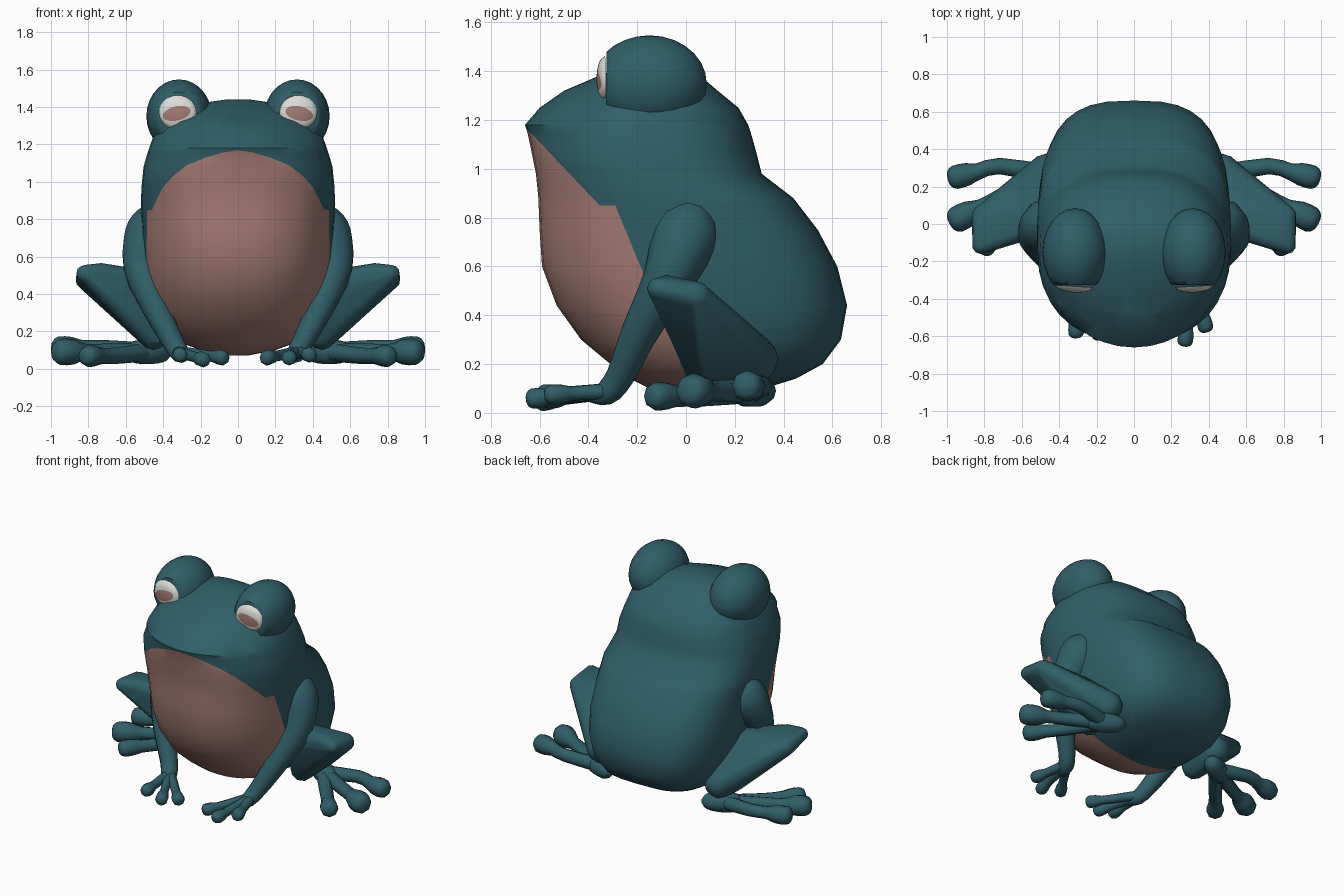
import bpy, bmesh, math
from mathutils import Vector, Matrix

if "Cube" in bpy.data.objects:
    bpy.data.objects.remove(bpy.data.objects["Cube"])


def material(name, rgb):
    m = bpy.data.materials.new(name)
    m.diffuse_color = (*rgb, 1)
    m.use_nodes = True
    m.node_tree.nodes["Principled BSDF"].inputs["Base Color"].default_value = m.diffuse_color
    return m


TEAL = material("teal skin", (0.030, 0.112, 0.140))
PINK = material("dusty pink", (0.39, 0.205, 0.18))
WHITE = material("eye white", (0.72, 0.72, 0.70))


def finish(name, bm, mats, angle=50):
    bmesh.ops.recalc_face_normals(bm, faces=bm.faces)
    me = bpy.data.meshes.new(name)
    bm.to_mesh(me)
    bm.free()
    for m in mats:
        me.materials.append(m)
    me.polygons.foreach_set("use_smooth", [True] * len(me.polygons))
    me.set_sharp_from_angle(angle=math.radians(angle))
    ob = bpy.data.objects.new(name, me)
    bpy.context.collection.objects.link(ob)
    return ob


def loft(bm, rings):
    """Skin closed rings of points and cap both ends."""
    vs = [[bm.verts.new(p) for p in r] for r in rings]
    n = len(vs[0])
    for a, b in zip(vs, vs[1:]):
        for i in range(n):
            bm.faces.new((a[i], a[(i + 1) % n], b[(i + 1) % n], b[i]))
    bm.faces.new(vs[0])
    bm.faces.new(vs[-1])


def spline(pts, steps):
    """Catmull-Rom through points of any dimension."""
    p = [pts[0]] + list(pts) + [pts[-1]]
    out = []
    for i in range(1, len(p) - 2):
        for k in range(steps):
            t = k / steps
            out.append([0.5 * (2 * b + (c - a) * t + (2 * a - 5 * b + 4 * c - d) * t * t
                               + (3 * b - a - 3 * c + d) * t ** 3)
                        for a, b, c, d in zip(*p[i - 1:i + 3])])
    return out + [list(pts[-1])]


def tube(bm, pts, ref, side, sides=10, steps=3):
    """Tapering round limb through (x, y, z, radius) points."""
    path = spline(pts, steps)
    rings = []
    for i, p in enumerate(path):
        a, b = path[max(i - 1, 0)], path[min(i + 1, len(path) - 1)]
        t = (Vector(b[:3]) - Vector(a[:3])).normalized()
        u = t.cross(ref).normalized()
        v = t.cross(u)
        ring = []
        for k in range(sides):
            w = 2 * math.pi * k / sides
            q = Vector(p[:3]) + max(p[3], 0.004) * (math.cos(w) * u + math.sin(w) * v)
            ring.append((q.x * side, q.y, q.z))
        rings.append(ring)
    loft(bm, rings)


def toe(base, mid, tip, r, ball):
    """Path for a toe that ends in a long round pad."""
    b, m, t = Vector(base), Vector(mid), Vector(tip)
    d = (t - m).normalized()
    return [(*b, r), (*m, r * 0.88), (*(t - d * ball * 1.7), r * 0.88), (*(t - d * ball * 0.8), ball * 0.95),
            (*(t + d * ball * 0.4), ball), (*(t + d * ball * 0.9), ball * 0.6), (*(t + d * ball), 0.004)]


# Body and head: rows of (z, front y, back y, half width)
rows = [(0.07, -0.06, 0.16, 0.05), (0.10, -0.15, 0.32, 0.20), (0.14, -0.23, 0.45, 0.31),
        (0.20, -0.31, 0.56, 0.40), (0.30, -0.43, 0.635, 0.455), (0.44, -0.53, 0.66, 0.49),
        (0.60, -0.59, 0.62, 0.51), (0.75, -0.60, 0.54, 0.515), (0.88, -0.605, 0.44, 0.52),
        (0.98, -0.615, 0.31, 0.515), (1.08, -0.635, 0.285, 0.505), (1.15, -0.65, 0.265, 0.485),
        (1.18, -0.66, 0.255, 0.475), (1.25, -0.60, 0.215, 0.45), (1.32, -0.50, 0.13, 0.40),
        (1.38, -0.36, 0.06, 0.32), (1.42, -0.25, 0.0, 0.20), (1.44, -0.16, -0.08, 0.06)]
bm = bmesh.new()
rings = []
for z, y0, y1, w in rows:
    ring = []
    front = 2.25 if z < 1.1 else 2.0 if z < 1.2 else 1.75
    back = 2.9 if z < 0.95 else 2.6
    for k in range(36):
        a = 2 * math.pi * k / 36
        c, s = math.cos(a), math.sin(a)
        e = 2 / (front if s < 0 else back)
        ring.append((w * math.copysign(abs(c) ** e, c),
                     (y0 + y1) / 2 + (y1 - y0) / 2 * math.copysign(abs(s) ** e, s), z))
    rings.append(ring)
loft(bm, rings)

# Belly colour: cut along the mouth line, jaw corner and flank
mouth = (Vector((0, -0.66, 1.172)), Vector((0, 1.05, 1)))
jaw = (Vector((0, 0, 0.85)), Vector((0, 0, 1)))
flank = (Vector((0, -0.29, 0.85)), Vector((0, 2.42, 1)))
for co, no in (mouth, jaw, flank):
    bmesh.ops.bisect_plane(bm, geom=bm.verts[:] + bm.edges[:] + bm.faces[:], plane_co=co, plane_no=no)
for f in bm.faces:
    c = f.calc_center_median()
    under = [(c - co).dot(no) < 0 for co, no in (mouth, jaw, flank)]
    f.material_index = int((under[0] or under[1]) and under[2])
finish("body", bm, [TEAL, PINK])

# Front toe tips differ slightly between the two hands
hands = {1: [(0.16, -0.56, 0.06), (0.275, -0.615, 0.06), (0.38, -0.54, 0.075)],
         -1: [(0.09, -0.54, 0.06), (0.19, -0.58, 0.05), (0.31, -0.57, 0.075)]}

for side, label in ((1, "right"), (-1, "left")):
    # Eye bump with a flat front
    bm = bmesh.new()
    bmesh.ops.create_uvsphere(bm, u_segments=24, v_segments=14, radius=1)
    bmesh.ops.transform(bm, verts=bm.verts, matrix=Matrix.Translation((0.315 * side, -0.15, 1.35))
                        @ Matrix.Diagonal((0.175, 0.235, 0.197, 1)))
    bmesh.ops.bisect_plane(bm, geom=bm.verts[:] + bm.edges[:] + bm.faces[:],
                           plane_co=(0, -0.325, 0), plane_no=(0, -1, 0), clear_outer=True)
    bmesh.ops.holes_fill(bm, edges=[e for e in bm.edges if e.is_boundary], sides=0)
    finish(label + "_eye_bump", bm, [TEAL])

    # Domed eye: pupil rings inside white rings
    bm = bmesh.new()
    rings = []
    tilt = math.radians(-13)
    for pupil, white in ((0.02, 0), (0.5, 0), (1, 0), (1, 0.4), (1, 0.75), (1, 1)):
        ring = []
        for k in range(28):
            a = 2 * math.pi * k / 28
            px, pz = 0.076 * math.cos(a - tilt), 0.038 * math.sin(a - tilt)
            px, pz = (px * math.cos(tilt) - pz * math.sin(tilt) + 0.006,
                      px * math.sin(tilt) + pz * math.cos(tilt) - 0.005)
            x = px * pupil * (1 - white) + 0.1 * math.cos(a) * white
            z = pz * pupil * (1 - white) + 0.092 * math.sin(a) * white
            d = math.sqrt(max(0, 1 - (x / 0.1) ** 2 - (z / 0.092) ** 2))
            ring.append(((0.322 + x) * side, -0.327 - 0.033 * d - 0.06 * (0.1 - x), 1.37 + z))
        rings.append(ring)
    loft(bm, rings)
    bm.faces.ensure_lookup_table()
    for i, f in enumerate(bm.faces):
        f.material_index = int(i < 56 or i == 140)
    finish(label + "_eye", bm, [WHITE, PINK])

    # Front leg and hand
    bm = bmesh.new()
    ref = Vector((1, 0, 0))
    tube(bm, [(0.40, 0.04, 0.87, 0.03), (0.44, 0.02, 0.80, 0.11), (0.475, -0.01, 0.70, 0.138),
              (0.515, -0.08, 0.54, 0.10), (0.44, -0.19, 0.33, 0.075), (0.35, -0.27, 0.15, 0.058),
              (0.31, -0.33, 0.08, 0.05), (0.29, -0.40, 0.065, 0.02)], ref, side)
    wrist = Vector((0.32, -0.30, 0.09))
    for tip in hands[side]:
        tip = Vector(tip)
        tube(bm, toe(wrist, wrist.lerp(tip, 0.5), tip, 0.034, 0.041), ref, side, 8, 2)
    finish(label + "_front_leg", bm, [TEAL])

    # Folded hind leg: hull around knee, hip and heel balls
    bm = bmesh.new()
    for x, y, z, r in ((0.82, -0.115, 0.51, 0.045), (0.73, -0.08, 0.51, 0.055), (0.81, 0.04, 0.48, 0.06),
                       (0.45, 0.05, 0.42, 0.10), (0.46, 0.28, 0.22, 0.10), (0.45, 0.08, 0.18, 0.08)):
        bmesh.ops.create_icosphere(bm, subdivisions=2, radius=r, matrix=Matrix.Translation((x * side, y, z)))
    hull = bmesh.ops.convex_hull(bm, input=bm.verts)
    bmesh.ops.delete(bm, geom=list({v for v in hull["geom_interior"] + hull["geom_unused"]
                                    if isinstance(v, bmesh.types.BMVert)}), context='VERTS')
    finish(label + "_hind_leg", bm, [TEAL], 60)

    # Hind foot: heel and three long toes
    bm = bmesh.new()
    ref = Vector((0, 0, 1))
    tube(bm, [(0.36, 0.34, 0.09, 0.01), (0.39, 0.325, 0.09, 0.05), (0.47, 0.28, 0.09, 0.068),
              (0.56, 0.23, 0.09, 0.058), (0.60, 0.20, 0.09, 0.01)], ref, side)
    for mid, tip, ball in (((0.72, 0.31, 0.11), (0.935, 0.255, 0.11), 0.063),
                           ((0.72, 0.14, 0.09), (0.925, 0.035, 0.09), 0.07),
                           ((0.65, 0.06, 0.07), (0.79, -0.11, 0.068), 0.057)):
        tube(bm, toe((0.48, 0.27, 0.09), mid, tip, 0.05, ball), ref, side, 8, 2)
    finish(label + "_hind_foot", bm, [TEAL])
